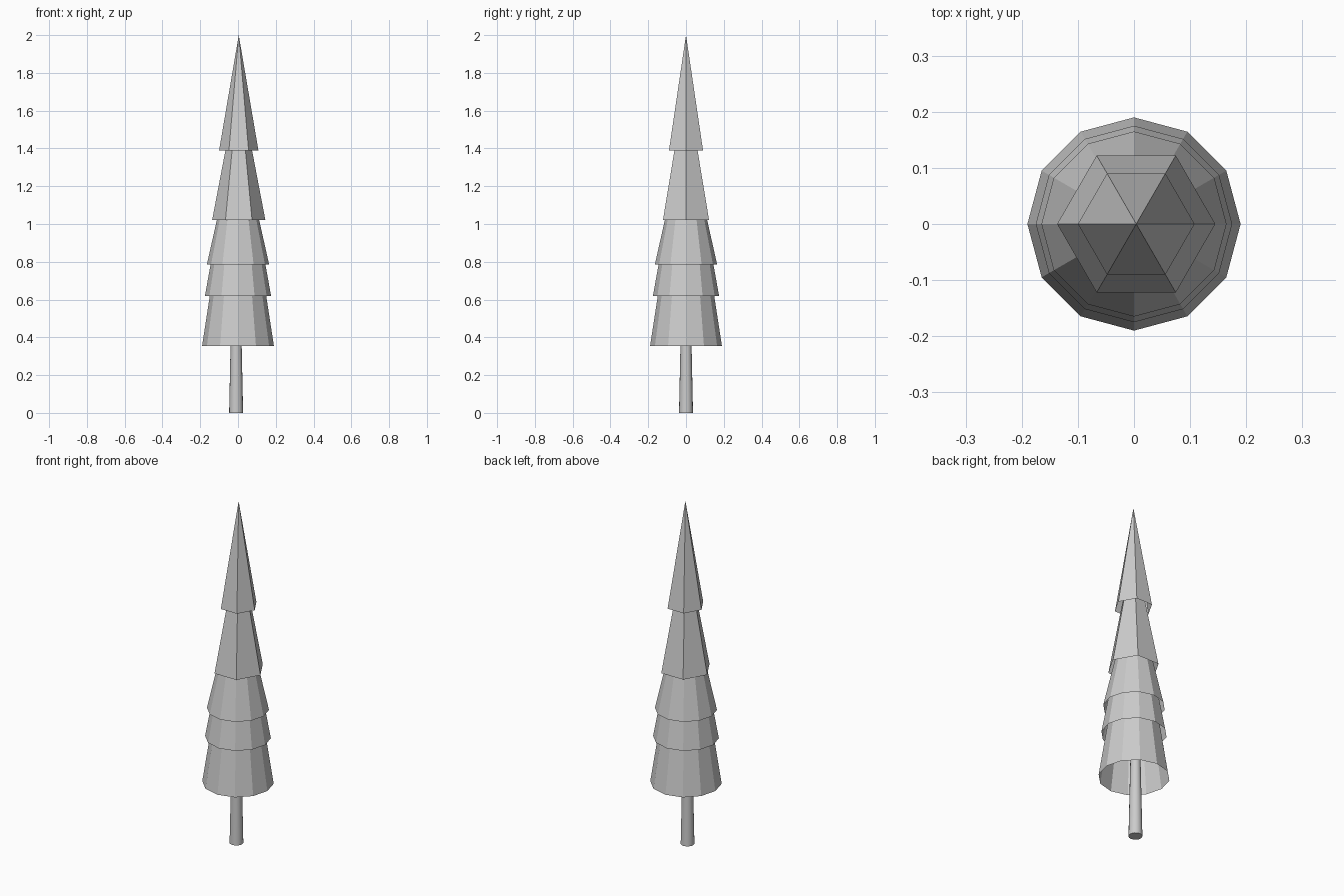
import bpy

cube = bpy.data.objects.get("Cube")
if cube:
    bpy.data.objects.remove(cube, do_unlink=True)

grey = bpy.data.materials.new("light grey")
grey.use_nodes = True
colour = (0.6, 0.6, 0.6, 1)
grey.diffuse_color = colour
grey.node_tree.nodes["Principled BSDF"].inputs["Base Color"].default_value = colour


def cone(name, sides, x, z, radius, top_z, top_radius=0, cap="NOTHING", turn=0):
    """Cone or tapered tube standing at height z, open underneath unless capped."""
    bpy.ops.mesh.primitive_cone_add(
        vertices=sides, radius1=radius, radius2=top_radius, depth=top_z - z,
        end_fill_type=cap, location=(x, 0, (z + top_z) / 2), rotation=(0, 0, turn))
    part = bpy.context.object
    part.name = name
    part.data.materials.append(grey)
    return part


# Trunk: slim, tapered and smooth
cone("trunk", 16, -0.01, 0, 0.037, 0.62, 0.024, "NGON")
bpy.ops.object.shade_smooth_by_angle()

# Lower foliage: broad twelve-sided skirts
cone("bottom_foliage", 12, 0, 0.355, 0.19, 1.59)
cone("second_foliage", 12, 0, 0.62, 0.175, 1.59)
cone("third_foliage", 12, 0, 0.785, 0.165, 1.52)

# Upper foliage: slender six-sided skirts with a corner on each side
quarter = 1.5708
cone("fourth_foliage", 6, 0.004, 1.02, 0.141, 1.76, turn=quarter)
cone("top_foliage", 6, 0.004, 1.39, 0.104, 2.0, turn=quarter)
